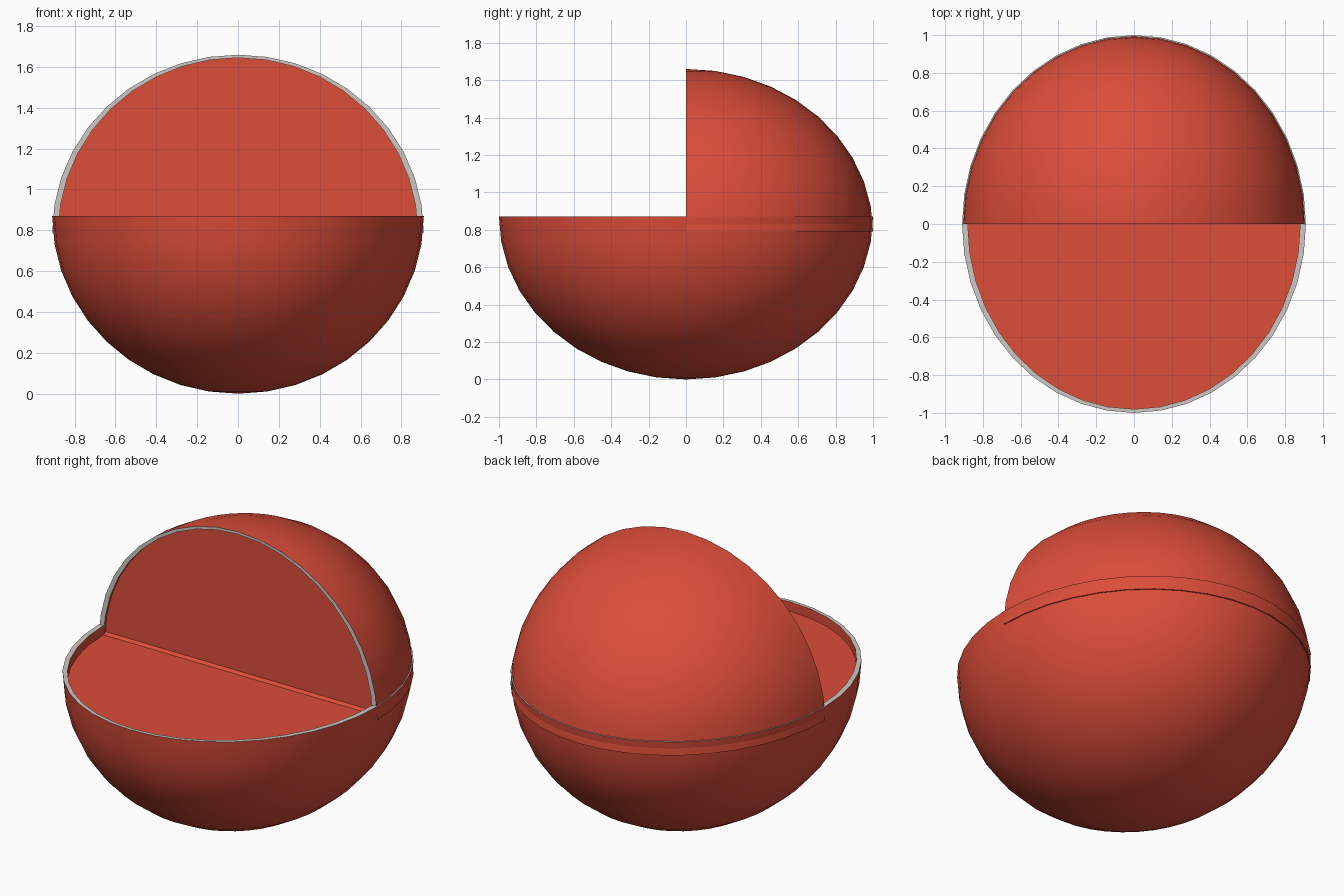
import bpy
import bmesh
from math import sin, cos, pi

cube = bpy.data.objects.get("Cube")
if cube:
    bpy.data.objects.remove(cube, do_unlink=True)

RX, RY, RZ = 0.91, 1.0, 0.87      # outer half sizes
IX, IY, IZ = 0.88, 0.98, 0.855    # inner half sizes at the rim
BOWL_Z, DOME_Z = 0.87, 0.79       # heights of the two open edges
FLOOR_Z, FACE_Y = 0.815, 0.015    # lining planes inside the mouth
SEG = 40


def material(name, color):
    mat = bpy.data.materials.new(name)
    mat.use_nodes = True
    mat.diffuse_color = color
    bsdf = mat.node_tree.nodes["Principled BSDF"]
    bsdf.inputs["Base Color"].default_value = color
    bsdf.inputs["Roughness"].default_value = 0.6
    return mat


RED = material("red", (0.72, 0.075, 0.042, 1))
GREY = material("light grey", (0.62, 0.58, 0.56, 1))


def loft(bm, rows, closed=False, grey_band=None):
    """Bridge rows of points with quads; one band may be grey."""
    verts = [[bm.verts.new(p) for p in row] for row in rows]
    for i, (a, b) in enumerate(zip(verts, verts[1:])):
        n = len(a)
        for j in range(n if closed else n - 1):
            k = (j + 1) % n
            face = bm.faces.new((a[j], a[k], b[k], b[j]))
            face.material_index = int(i == grey_band)


def finish(name, bm, fill=False):
    bmesh.ops.remove_doubles(bm, verts=bm.verts, dist=0.0005)
    if fill:
        edges = [e for e in bm.edges if e.is_boundary]
        bmesh.ops.holes_fill(bm, edges=edges, sides=0)
    bmesh.ops.recalc_face_normals(bm, faces=bm.faces)
    mesh = bpy.data.meshes.new(name)
    bm.to_mesh(mesh)
    bm.free()
    mesh.materials.append(RED)
    mesh.materials.append(GREY)
    obj = bpy.data.objects.new(name, mesh)
    bpy.context.collection.objects.link(obj)
    bpy.ops.object.select_all(action="DESELECT")
    obj.select_set(True)
    bpy.context.view_layer.objects.active = obj
    bpy.ops.object.shade_smooth_by_angle(angle=pi / 6)


def ring(rx, ry, z, span=2 * pi, count=SEG):
    return [(rx * cos(span * i / SEG * (SEG / count)),
             ry * sin(span * i / SEG * (SEG / count)), z)
            for i in range(count if span > pi else count + 1)]


# Lower bowl: outer shell, grey rim, short inner wall and floor
quarter = [pi / 2 * i / (SEG // 4) for i in range(SEG // 4 + 1)]
rows = [ring(RX * sin(a), RY * sin(a), BOWL_Z - RZ * cos(a)) for a in quarter]
rows += [ring(IX, IY, BOWL_Z), ring(IX, IY, FLOOR_Z), ring(0, 0, FLOOR_Z)]
bm = bmesh.new()
loft(bm, rows, closed=True, grey_band=len(quarter) - 1)
finish("lower_bowl", bm)

# Rear dome: quarter shell, grey front rim and slightly recessed flat face
half = SEG // 2
bm = bmesh.new()
loft(bm, [ring(RX * cos(a), RY * cos(a), DOME_Z + RZ * sin(a), pi, half)
          for a in quarter])


def arch(rx, rz, y):
    return [(rx * cos(pi * i / half), y, DOME_Z + rz * sin(pi * i / half))
            for i in range(half + 1)]


loft(bm, [arch(RX, RZ, 0), arch(IX, IZ, 0), arch(IX, IZ, FACE_Y),
          arch(0, 0, FACE_Y)], grey_band=0)
finish("rear_dome", bm, fill=True)

# Narrow fold where the floor meets the dome face
bm = bmesh.new()
loft(bm, [[(-IX, FACE_Y - 0.015, FLOOR_Z), (IX, FACE_Y - 0.015, FLOOR_Z)],
          [(-IX, FACE_Y, FLOOR_Z + 0.015), (IX, FACE_Y, FLOOR_Z + 0.015)]])
finish("mouth_fold", bm)
